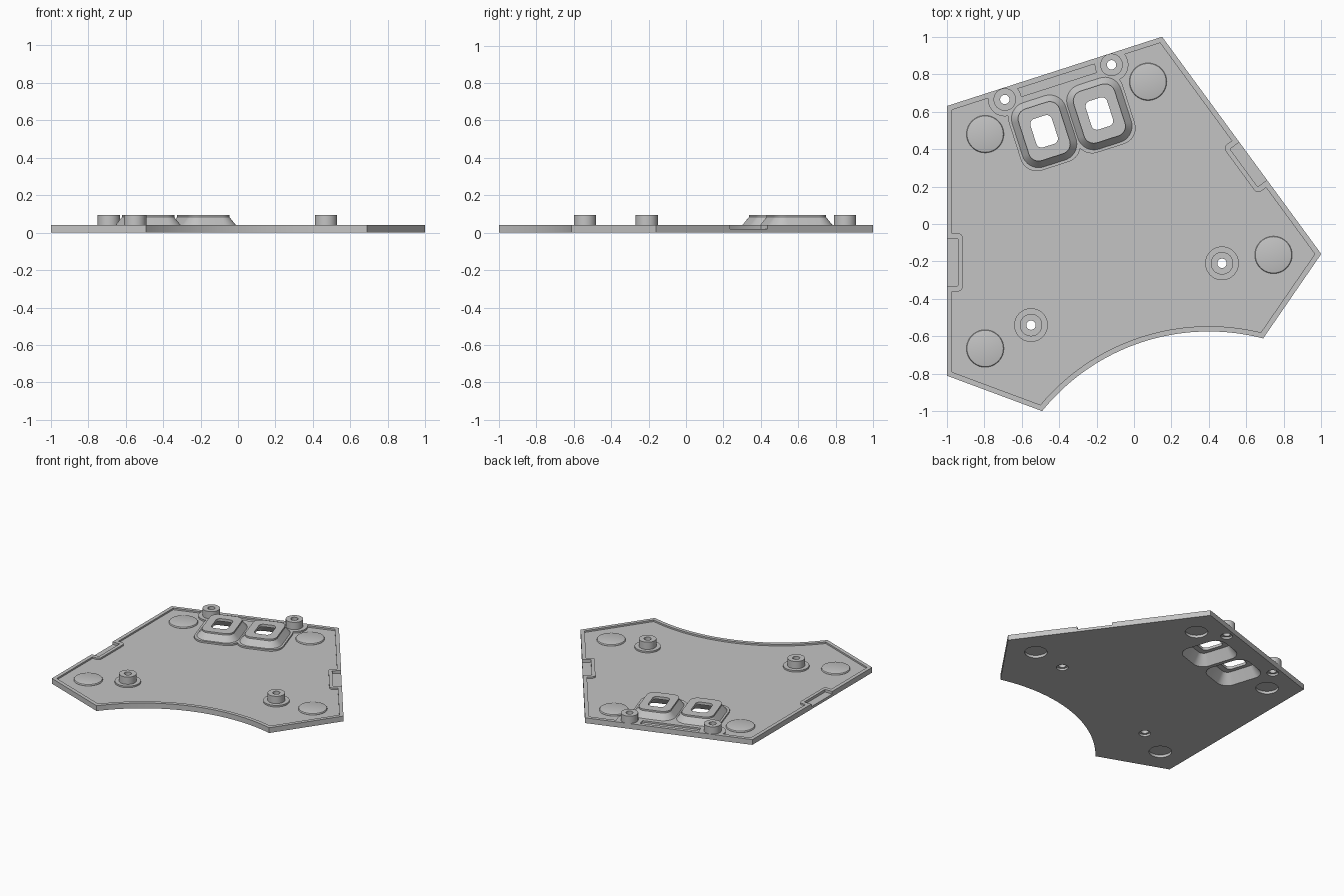
import bpy, bmesh, math
from mathutils import Vector

if "Cube" in bpy.data.objects:
    bpy.data.objects.remove(bpy.data.objects["Cube"], do_unlink=True)

grey = bpy.data.materials.new("plain_grey")
grey.use_nodes = True
grey.diffuse_color = (0.55, 0.55, 0.55, 1)
grey.node_tree.nodes["Principled BSDF"].inputs["Base Color"].default_value = (0.55, 0.55, 0.55, 1)

RIM, FLOOR = 0.04, 0.028
TILT = math.atan2(0.37, 1.15)      # slope of the back edge
SIDE = math.atan2(0.85, 1.16)      # normal of the long slanted edge


def rounded(cx, cy, w, h, r, angle=0.0, n=10):
    """Rounded rectangle with half sizes w, h; a circle when w = h = r."""
    pts = []
    for q, (sx, sy) in enumerate([(1, 1), (-1, 1), (-1, -1), (1, -1)]):
        for i in range(n):
            a = (q + i / (n - 1)) * math.pi / 2 if w > r or h > r else (q + i / n) * math.pi / 2
            x = sx * (w - r) + r * math.cos(a)
            y = sy * (h - r) + r * math.sin(a)
            pts.append((cx + x * math.cos(angle) - y * math.sin(angle),
                        cy + x * math.sin(angle) + y * math.cos(angle)))
    return pts


def loft(name, rings, closed=False):
    """Skin a list of (points, z) rings; cap the ends or close into a loop."""
    bm = bmesh.new()
    loops = [[bm.verts.new((x, y, z)) for x, y in pts] for pts, z in rings]
    pairs = list(zip(loops, loops[1:]))
    if closed:
        pairs.append((loops[-1], loops[0]))
    else:
        bm.faces.new(loops[0][::-1])
        bm.faces.new(loops[-1])
    for a, b in pairs:
        for i in range(len(a)):
            j = (i + 1) % len(a)
            bm.faces.new((a[i], a[j], b[j], b[i]))
    bmesh.ops.recalc_face_normals(bm, faces=bm.faces)
    mesh = bpy.data.meshes.new(name)
    bm.to_mesh(mesh)
    bm.free()
    mesh.materials.append(grey)
    ob = bpy.data.objects.new(name, mesh)
    bpy.context.collection.objects.link(ob)
    return ob


def prism(pts, z0, z1, name="cutter"):
    return loft(name, [(pts, z0), (pts, z1)])


def cut(target, cutter):
    mod = target.modifiers.new("cut", 'BOOLEAN')
    mod.operation, mod.solver, mod.object = 'DIFFERENCE', 'EXACT', cutter
    bpy.context.view_layer.objects.active = target
    bpy.ops.object.modifier_apply(modifier=mod.name)
    bpy.data.objects.remove(cutter, do_unlink=True)


def inset(pts, d):
    """Offset a counter-clockwise outline inwards."""
    vs = [Vector(p) for p in pts]
    out = []
    for i, v in enumerate(vs):
        e1 = (v - vs[i - 1]).normalized()
        e2 = (vs[(i + 1) % len(vs)] - v).normalized()
        n1, n2 = Vector((-e1.y, e1.x)), Vector((-e2.y, e2.x))
        out.append(tuple(v + (n1 + n2) * d / (1 + n1.dot(n2))))
    return out


# Plate outline with a concave front arc
ARC_X, ARC_Y, ARC_R, STEPS = 0.4, -1.72, 1.146, 40
a0 = math.atan2(-1.0 - ARC_Y, -0.49 - ARC_X)
a1 = math.atan2(-0.61 - ARC_Y, 0.69 - ARC_X)
outline = [(-1, 0.63), (-1, -0.81)]
for i in range(STEPS + 1):
    a = a0 + (a1 - a0) * i / STEPS
    outline.append((ARC_X + ARC_R * math.cos(a), ARC_Y + ARC_R * math.sin(a)))
outline += [(1, -0.16), (0.15, 1)]

cups = [(-0.48, 0.495), (-0.185, 0.59)]
standoffs = [(-0.69, 0.665), (-0.12, 0.85), (0.47, -0.21), (-0.55, -0.54)]
pads = [(-0.795, 0.48), (0.075, 0.76), (0.745, -0.165), (-0.795, -0.665)]
notches = [(-1, -0.205, 0), (0.635, 0.335, SIDE)]

# Floor pocket, leaving the rim and raised flanges standing
pocket = prism(inset(outline, 0.028), FLOOR, 0.06)
for x, y in cups:
    cut(pocket, prism(rounded(x, y, 0.165, 0.195, 0.09, TILT), 0, 0.1))
for x, y in standoffs:
    cut(pocket, prism(rounded(x, y, 0.09, 0.09, 0.09), 0, 0.1))
for x, y, a in notches:
    cut(pocket, prism(rounded(x, y, 0.085, 0.155, 0.025, a), 0, 0.1))
# Straight bar behind the cups
u, v = -0.16, 0.795
bar = (u * math.cos(TILT) - v * math.sin(TILT), u * math.sin(TILT) + v * math.cos(TILT))
cut(pocket, prism(rounded(*bar, 0.25, 0.037, 0.004, TILT, 3), 0, 0.1))

plate = prism(outline, 0, RIM, "base_plate")
cut(plate, pocket)

# Edge notches open to the outside
for x, y, a in notches:
    cut(plate, prism(rounded(x, y, 0.06, 0.125, 0.004, a, 3), 0.02, 0.06))


# Button cups: sloped shells with a window on top
for k, (x, y) in enumerate(cups):
    def ring(w, h, r):
        return rounded(x, y, w, h, r, TILT)
    base = ring(0.14, 0.17, 0.08)
    cut(plate, prism(base, -0.01, 0.06))
    top = ring(0.115, 0.145, 0.055)
    hole = ring(0.06, 0.08, 0.03)
    loft(f"button_cup_{k + 1}", [
        (ring(0.15, 0.18, 0.09), 0.025), (ring(0.15, 0.18, 0.09), RIM), (top, 0.083),
        (top, 0.095), (hole, 0.095), (hole, 0.075),
        (ring(0.09, 0.12, 0.04), 0.075), (base, 0)], closed=True)

# Screw standoffs with a counterbore below
for k, (x, y) in enumerate(standoffs):
    def ring(r):
        return rounded(x, y, r, r, r)
    cut(plate, prism(ring(0.04), -0.01, 0.06))
    loft(f"standoff_{k + 1}", [
        (ring(0.06), 0.02), (ring(0.06), 0.095), (ring(0.025), 0.095),
        (ring(0.025), 0.015), (ring(0.04), 0.015), (ring(0.04), 0)], closed=True)

# Foot pads: raised discs, hollow underneath
for k, (x, y) in enumerate(pads):
    def ring(r):
        return rounded(x, y, r, r, r)
    cut(plate, prism(ring(0.078), -0.01, 0.06))
    loft(f"foot_pad_{k + 1}", [
        (ring(0.078), 0.02), (ring(0.078), 0), (ring(0.1), 0.02),
        (ring(0.1), 0.033), (ring(0.097), 0.038), (ring(0.091), RIM)])

# Smooth the round walls, keep edges sharp
bpy.ops.object.select_all(action='DESELECT')
for ob in bpy.context.collection.objects:
    if ob.type == 'MESH' and ob.name.startswith(("base_", "button_", "standoff_", "foot_")):
        ob.select_set(True)
        bpy.context.view_layer.objects.active = ob
bpy.ops.object.shade_smooth_by_angle(angle=math.radians(25))
